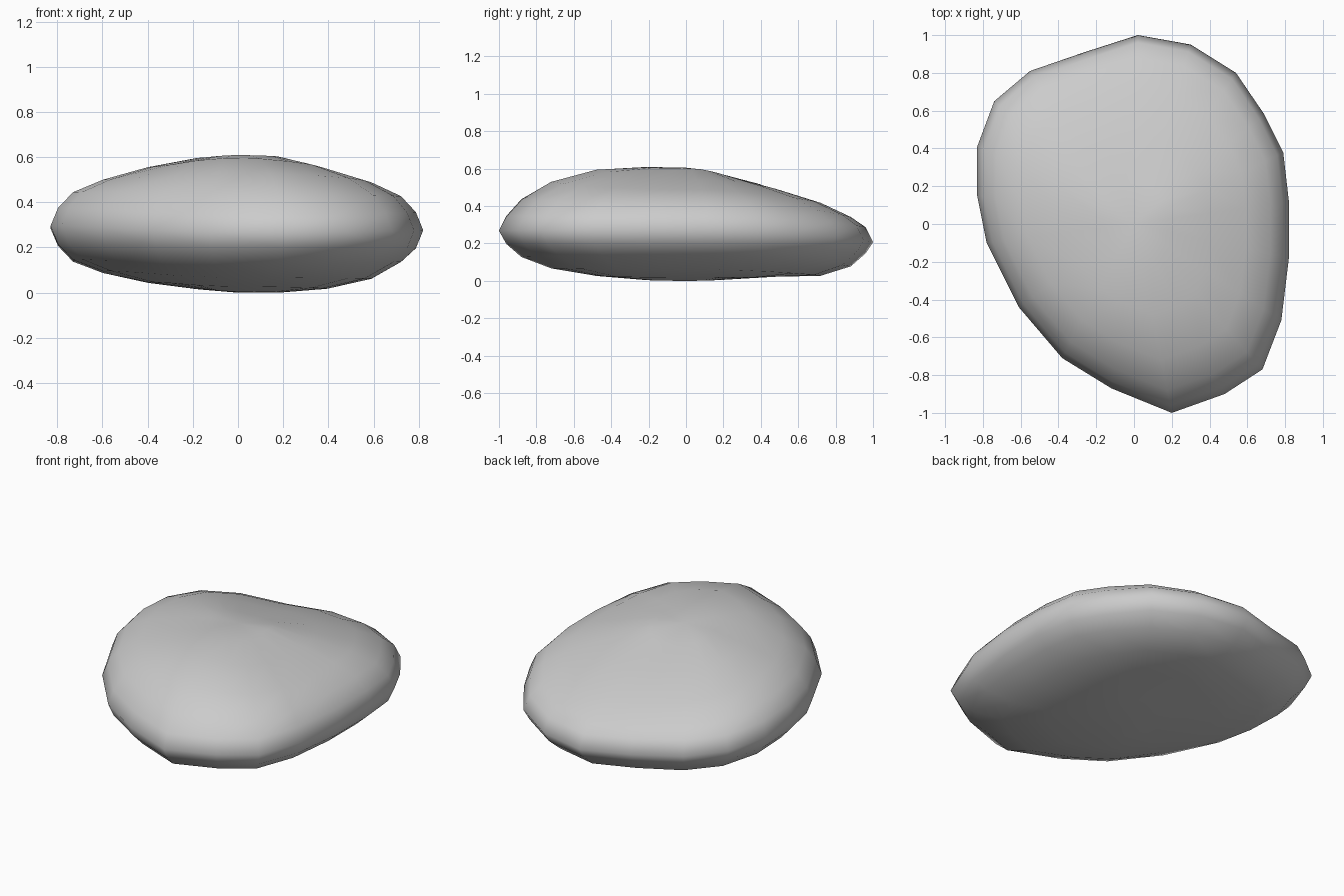
import bpy, bmesh

if "Cube" in bpy.data.objects:
    bpy.data.objects.remove(bpy.data.objects["Cube"])

# Widest outline of the pebble seen from above (x, y), counter-clockwise
OUTLINE = [(.82, .12), (.79, .38), (.69, .58), (.54, .80), (.30, .95), (.02, 1.0),
           (-.26, .91), (-.55, .81), (-.74, .65), (-.83, .41), (-.83, .15),
           (-.78, -.10), (-.61, -.44), (-.38, -.71), (-.12, -.87), (.20, -1.0),
           (.48, -.90), (.68, -.77), (.78, -.51), (.82, -.18)]

# Heights from rim to centre along each main direction, at these fractions
RINGS = [1, .96, .88, .72, .48, .22]
TOP = {'right': [.28, .36, .43, .49, .545, .605],
       'left': [.30, .38, .45, .505, .56, .60],
       'back': [.21, .29, .345, .42, .495, .56],
       'front': [.27, .35, .44, .535, .60, .612]}
BOTTOM = {'right': [.28, .20, .14, .065, .02, .003],
          'left': [.30, .22, .15, .10, .05, .02],
          'back': [.21, .15, .08, .03, .025, .01],
          'front': [.27, .20, .13, .07, .03, .008]}


def height(table, i, x, y):
    """Blend the side and end profiles by direction."""
    u, v = (x / .82) ** 2, y ** 2
    side = table['right' if x > 0 else 'left'][i]
    end = table['back' if y > 0 else 'front'][i]
    return (side * u + end * v) / (u + v)


bm = bmesh.new()
n = len(OUTLINE)


def ring(table, i):
    s = RINGS[i]
    return [bm.verts.new((x * s, y * s, height(table, i, x, y))) for x, y in OUTLINE]


# Upper and lower shells share the rim
rim = ring(TOP, 0)
for table, pole_z in ((TOP, .608), (BOTTOM, .003)):
    prev = rim
    for i in range(1, len(RINGS)):
        cur = ring(table, i)
        for k in range(n):
            j = (k + 1) % n
            bm.faces.new((prev[k], prev[j], cur[j], cur[k]))
        prev = cur
    pole = bm.verts.new((0, 0, pole_z))
    for k in range(n):
        bm.faces.new((prev[k], prev[(k + 1) % n], pole))

bmesh.ops.recalc_face_normals(bm, faces=bm.faces)
for f in bm.faces:
    f.smooth = True

# Rest exactly on the ground
low = min(v.co.z for v in bm.verts)
for v in bm.verts:
    v.co.z -= low

mesh = bpy.data.meshes.new("pebble")
bm.to_mesh(mesh)
bm.free()
pebble = bpy.data.objects.new("pebble", mesh)
bpy.context.collection.objects.link(pebble)
